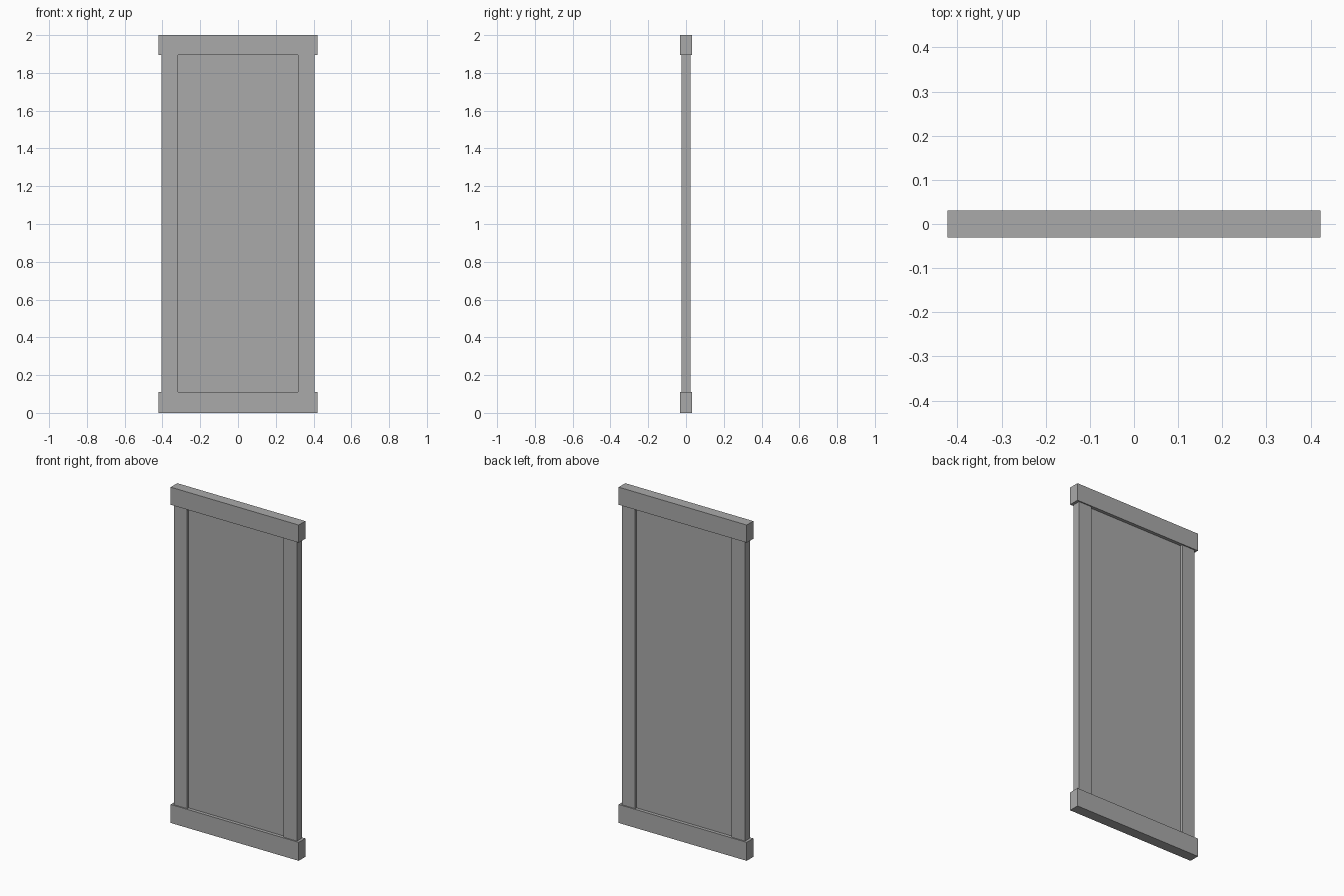
import bpy

cube = bpy.data.objects.get("Cube")
if cube:
    bpy.data.objects.remove(cube, do_unlink=True)

GREY = (0.4, 0.4, 0.4, 1.0)
mat = bpy.data.materials.new("plain grey")
mat.use_nodes = True
mat.diffuse_color = GREY
mat.node_tree.nodes["Principled BSDF"].inputs["Base Color"].default_value = GREY


def box(name, x, z, half_depth):
    """Box spanning the x and z ranges, centred on y = 0."""
    bpy.ops.mesh.primitive_cube_add(size=1)
    ob = bpy.context.object
    ob.name = name
    ob.location = (sum(x) / 2, 0, sum(z) / 2)
    ob.scale = (x[1] - x[0], 2 * half_depth, z[1] - z[0])
    bpy.ops.object.transform_apply(location=True, rotation=False, scale=True)
    ob.data.materials.append(mat)
    return ob


HEIGHT = 2.0
RAIL_LOW, RAIL_HIGH = 0.11, 1.895
RAIL_X = 0.422
STILE_IN, STILE_OUT = 0.318, 0.405

# Horizontal rails, slightly proud of the frame
box("bottom_rail", (-RAIL_X, RAIL_X), (0, RAIL_LOW), 0.031)
box("top_rail", (-RAIL_X, RAIL_X), (RAIL_HIGH, HEIGHT), 0.031)

# Upright stiles
box("left_stile", (STILE_IN, STILE_OUT), (RAIL_LOW, RAIL_HIGH), 0.024)
box("right_stile", (-STILE_OUT, -STILE_IN), (RAIL_LOW, RAIL_HIGH), 0.024)

# Recessed panel
box("panel", (-STILE_IN, STILE_IN), (RAIL_LOW, RAIL_HIGH), 0.011)
